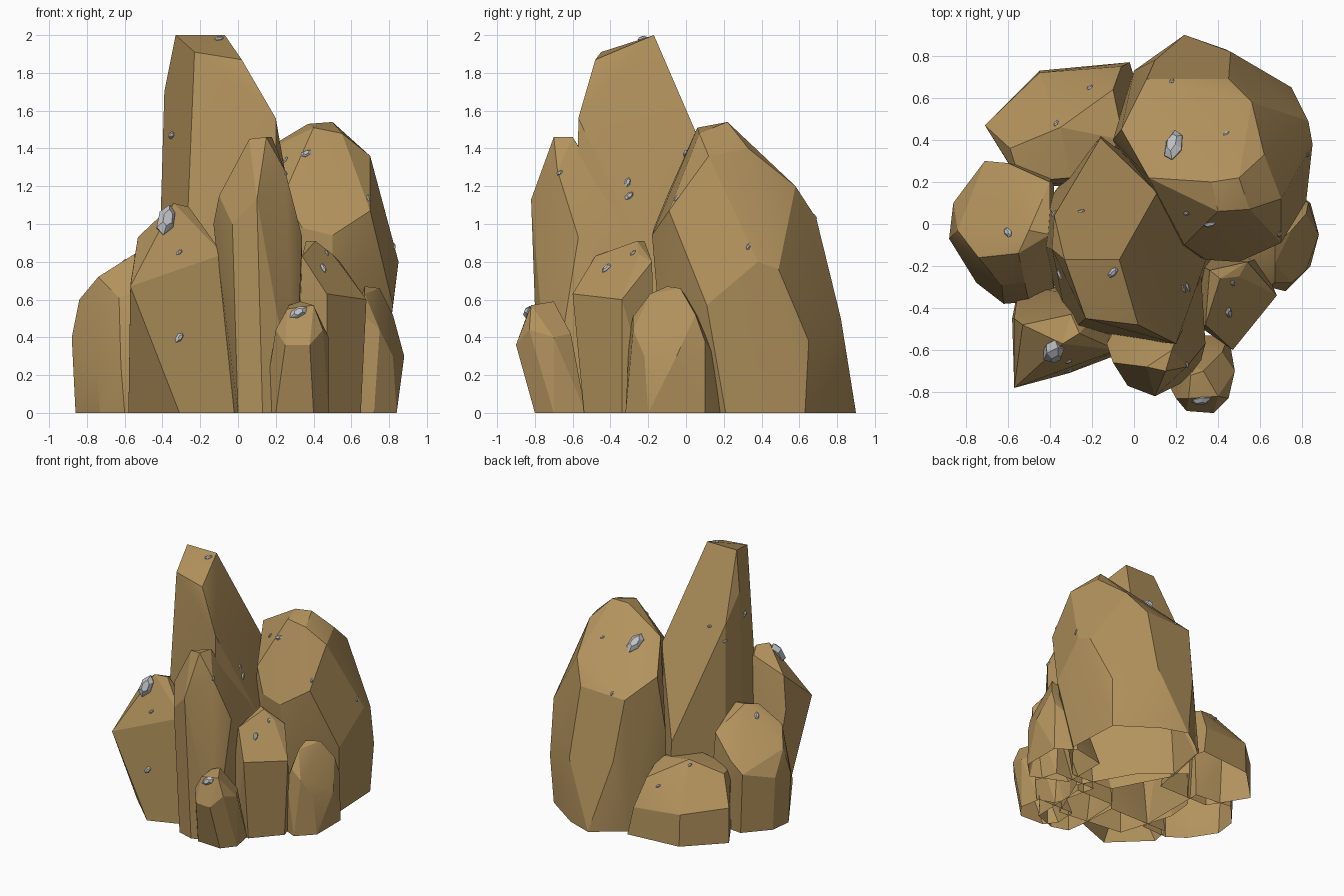
import bpy
import bmesh
import math
import random
from mathutils import Vector, Matrix
from mathutils.bvhtree import BVHTree

random.seed(4)
if "Cube" in bpy.data.objects:
    bpy.data.objects.remove(bpy.data.objects["Cube"], do_unlink=True)


def make_material(name, colour):
    material = bpy.data.materials.new(name)
    material.use_nodes = True
    material.diffuse_color = colour
    material.node_tree.nodes["Principled BSDF"].inputs["Base Color"].default_value = colour
    return material


sandstone = make_material("sandstone tan", (0.45, 0.29, 0.11, 1))
mineral = make_material("mineral grey", (0.52, 0.53, 0.55, 1))


def hull_object(name, points, material, smooth_angle, open_foot=False):
    """Wrap the points in a faceted solid, optionally open where it meets the ground."""
    bm = bmesh.new()
    for point in points:
        bm.verts.new(point)
    bmesh.ops.convex_hull(bm, input=bm.verts[:])
    loose = [v for v in bm.verts if not v.link_faces]
    bmesh.ops.delete(bm, geom=loose, context="VERTS")
    bmesh.ops.dissolve_limit(bm, angle_limit=math.radians(6),
                             verts=bm.verts[:], edges=bm.edges[:])
    bmesh.ops.recalc_face_normals(bm, faces=bm.faces[:])
    if open_foot:
        foot = [f for f in bm.faces if all(v.co.z < 0.001 for v in f.verts)]
        bmesh.ops.delete(bm, geom=foot, context="FACES")
    mesh = bpy.data.meshes.new(name)
    bm.to_mesh(mesh)
    bm.free()
    mesh.materials.append(material)
    obj = bpy.data.objects.new(name, mesh)
    bpy.context.collection.objects.link(obj)
    bpy.ops.object.select_all(action="DESELECT")
    obj.select_set(True)
    bpy.context.view_layer.objects.active = obj
    bpy.ops.object.shade_smooth_by_angle(angle=math.radians(smooth_angle))
    return obj


rocks = []


def rock(name, foot, shoulder, crown):
    """Span a rock between its outline on the ground, its shoulder and its crown."""
    ground = [(x, y, 0) for x, y in foot]
    rocks.append(hull_object(name, ground + shoulder + crown, sandstone, 18, open_foot=True))


# Tall leaning spire in the middle
rock("tall_spire",
     [(-.44, -.1), (-.31, -.52), (.22, -.58), (.38, -.2), (.15, .2), (-.15, .45), (-.42, .1)],
     [(-.28, -.5, 1.1), (.35, -.15, .7), (-.16, .41, .64), (-.42, -.1, 1.2)],
     [(-.33, -.17, 2), (-.07, -.17, 2), (.02, -.48, 1.87), (-.23, -.45, 1.91),
      (.2, -.57, 1.56), (.11, .15, 1.26), (-.38, .04, 1.5), (-.39, -.12, 1.7)])

# Broad boulder at the back
rock("back_boulder",
     [(.75, .21), (.5, -.1), (.15, -.08), (-.08, .35), (0, .73), (.24, .9), (.44, .83), (.73, .63)],
     [(.82, .11, .57), (.85, .38, .8), (.83, .49, .76), (.75, .65, .38), (.46, .82, .5),
      (.1, .78, .55), (-.1, .4, .7), (.7, -.09, 1.07), (.5, -.18, .94), (.34, -.17, .98)],
     [(.24, -.1, 1.15), (.4, .06, 1.51), (.55, .07, 1.48), (.5, .22, 1.54), (.37, .2, 1.53),
      (.62, .33, 1.4), (.7, .12, 1.36), (.56, .58, 1.2), (.45, .69, 1.03), (.06, .69, 1.02),
      (-.06, .45, 1.15), (.07, .22, 1.35)])

# Front left slab
rock("front_left_slab",
     [(-.58, -.45), (-.31, -.71), (-.02, -.6), (-.04, -.3), (-.55, -.3)],
     [(-.57, -.78, .67), (-.57, -.45, .68), (-.08, -.6, .84), (-.1, -.35, .8)],
     [(-.53, -.48, .93), (-.34, -.57, 1.11), (-.26, -.52, 1.09), (-.3, -.43, 1.05)])

# Front middle pillar, running back against the spire
rock("front_pillar",
     [(-.02, -.6), (0, -.74), (.13, -.78), (.3, -.72), (.32, -.25), (0, -.25)],
     [(-.13, -.57, 1), (-.03, -.77, 1), (.1, -.82, 1.13), (.34, -.57, .93),
      (.32, -.25, .88), (.05, -.25, .9)],
     [(-.1, -.66, 1.15), (.06, -.68, 1.45), (.15, -.7, 1.46), (.18, -.6, 1.46),
      (.25, -.68, 1.28)])

# Small stones around the foot
rock("front_stone",
     [(.13, -.7), (.2, -.79), (.4, -.8), (.48, -.7), (.45, -.53), (.14, -.53)],
     [(.25, -.89, .36), (.38, -.9, .36), (.48, -.7, .4), (.2, -.64, .38), (.42, -.61, .42)],
     [(.2, -.83, .44), (.45, -.83, .44), (.26, -.83, .55), (.4, -.82, .57),
      (.33, -.7, .59), (.27, -.72, .57)])

rock("front_right_stone",
     [(.33, -.5), (.47, -.54), (.65, -.34), (.6, -.16), (.25, -.16)],
     [(.47, -.6, .63), (.68, -.34, .6), (.54, -.18, .8), (.3, -.48, .65)],
     [(.36, -.22, .91), (.41, -.26, .91), (.34, -.48, .83), (.5, -.25, .84)])

rock("right_stone",
     [(.62, -.28), (.72, -.32), (.84, -.2), (.84, .1), (.7, .2), (.45, .15), (.45, -.2)],
     [(.64, -.3, .42), (.88, -.05, .3), (.82, -.22, .3), (.83, .1, .38), (.7, .18, .25)],
     [(.67, -.28, .51), (.75, -.28, .44), (.67, -.19, .63), (.75, -.03, .66),
      (.82, .05, .52), (.67, -.1, .67), (.62, .08, .5)])

rock("left_stone",
     [(-.86, -.07), (-.73, -.27), (-.6, -.36), (-.38, -.35), (-.38, .25), (-.68, .28), (-.84, .1)],
     [(-.88, -.07, .4), (-.75, -.28, .23), (-.62, -.38, .25), (-.5, -.37, .3),
      (-.86, .1, .42), (-.71, .3, .48), (-.6, .29, .56), (-.4, .2, .7)],
     [(-.84, -.03, .6), (-.74, -.16, .72), (-.63, -.29, .61), (-.52, -.28, .65),
      (-.55, -.14, .84), (-.5, -.03, .87), (-.4, -.05, .85)])

rock("back_left_stone",
     [(-.71, .47), (-.53, .18), (-.1, .18), (0, .7), (-.02, .77), (-.45, .73)],
     [(-.71, .47, .28), (-.45, .72, .25), (-.06, .75, .22), (-.54, .2, .47)],
     [(-.59, .36, .48), (-.3, .22, .52), (-.35, .46, .57), (-.1, .64, .43), (-.05, .4, .5)])

# Mineral chips seated on the rock faces
trees = []
for obj in rocks:
    trees.append(BVHTree.FromPolygons([v.co for v in obj.data.vertices],
                                      [p.vertices[:] for p in obj.data.polygons]))


def chip(start, direction, size):
    """Find the nearest rock face along the direction and set a chip in it."""
    hits = [tree.ray_cast(Vector(start), Vector(direction)) for tree in trees]
    hits = [hit for hit in hits if hit[0] is not None]
    if not hits:
        return
    place, normal = min(hits, key=lambda hit: hit[3])[:2]
    spin = Matrix.Rotation(random.uniform(0.3, 1.3), 3, "Z")
    frame = normal.to_track_quat("Z", "Y").to_matrix() @ spin
    points = []
    for height, scale in ((-0.4, 0.8), (0.1, 1), (0.4, 0.55)):
        for step in range(6):
            angle = math.tau * (step + 0.2) / 6
            wobble = scale * random.uniform(0.85, 1.1)
            corner = (math.cos(angle) * wobble, math.sin(angle) * wobble * 0.55, height)
            points.append(place + frame @ Vector(corner) * size)
    hull_object("mineral_chip", points, mineral, 15)


tiny, small, large = 0.02, 0.032, 0.09
from_above = {
    tiny: [(-.21, .65), (-.37, .48), (.18, .68), (.44, .43), (.25, .05), (-.38, .05),
           (-.25, .06), (.47, -.28), (.69, -.05)],
    small: [(.36, 0), (-.6, -.04), (-.1, -.23), (.25, -.3), (.45, -.42)],
    large: [(.19, .37)],
}
for size, spots in from_above.items():
    for x, y in spots:
        chip((x, y, 3), (0, 0, -1), size)
for x, z, size in ((-.35, 1.47, small), (-.31, .85, tiny), (-.31, .4, small),
                   (.32, .53, 0.055), (-.38, 1.02, large)):
    chip((x, -3, z), (0, 1, 0), size)
for y, z, size in ((-.67, 1.27, tiny), (.33, .88, tiny), (-.31, 1.22, small)):
    chip((3, y, z), (-1, 0, 0), size)
